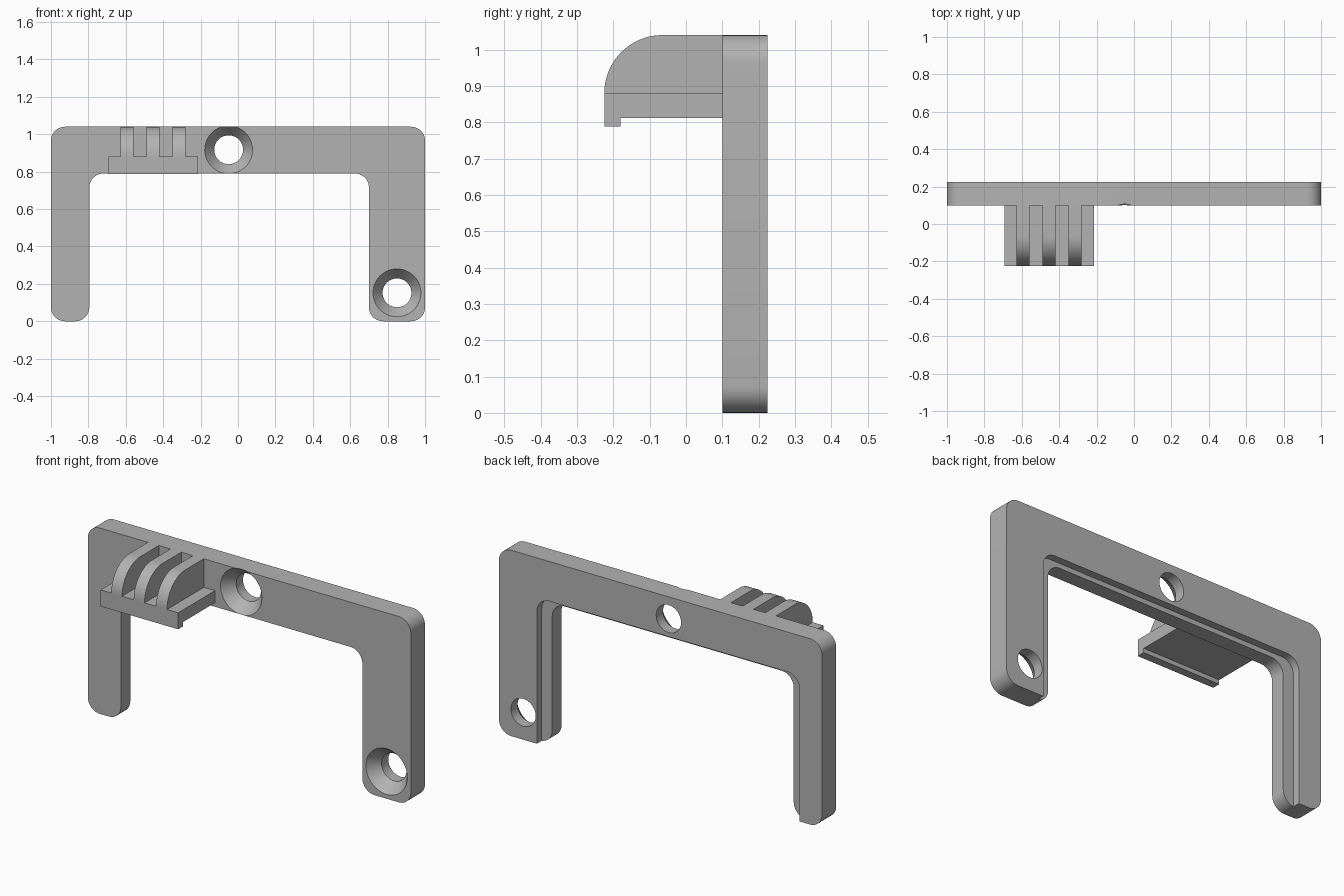
import bpy, bmesh, math
from mathutils import Vector

cube = bpy.data.objects.get("Cube")
if cube:
    bpy.data.objects.remove(cube)

grey = bpy.data.materials.new("grey plastic")
grey.use_nodes = True
colour = (0.45, 0.45, 0.45, 1)
grey.diffuse_color = colour
grey.node_tree.nodes["Principled BSDF"].inputs["Base Color"].default_value = colour


def rounded(corners, steps=10):
    """Outline from (a, b, radius) corners, each radius turned into an arc."""
    out = []
    for i, (a, b, r) in enumerate(corners):
        p = Vector((a, b))
        if not r:
            out.append(p)
            continue
        u = (Vector(corners[i - 1][:2]) - p).normalized()
        v = (Vector(corners[(i + 1) % len(corners)][:2]) - p).normalized()
        for k in range(steps + 1):
            t = k / steps * math.pi / 2
            out.append(p + r * (u * (1 - math.sin(t)) + v * (1 - math.cos(t))))
    return out


def finish(name, bm):
    bmesh.ops.recalc_face_normals(bm, faces=bm.faces)
    mesh = bpy.data.meshes.new(name)
    bm.to_mesh(mesh)
    bm.free()
    mesh.materials.append(grey)
    obj = bpy.data.objects.new(name, mesh)
    bpy.context.collection.objects.link(obj)
    return obj


def prism(name, outline, place, push):
    """Extrude a flat outline; place maps its 2D points into the model."""
    bm = bmesh.new()
    face = bm.faces.new([bm.verts.new(place(*p)) for p in outline])
    new = bmesh.ops.extrude_face_region(bm, geom=[face])["geom"]
    bmesh.ops.translate(bm, vec=push,
                        verts=[g for g in new if isinstance(g, bmesh.types.BMVert)])
    return finish(name, bm)


def activate(obj):
    bpy.ops.object.select_all(action='DESELECT')
    obj.select_set(True)
    bpy.context.view_layer.objects.active = obj


def cut(obj, cutter):
    mod = obj.modifiers.new("cut", 'BOOLEAN')
    mod.operation = 'DIFFERENCE'
    mod.solver = 'EXACT'
    mod.object = cutter
    activate(obj)
    bpy.ops.object.modifier_apply(modifier=mod.name)
    bpy.data.objects.remove(cutter)


FRONT, BACK, TOP = 0.10, 0.225, 1.04

# U-shaped frame with rounded corners
R = 0.075
frame = prism("frame", rounded([
    (-1, 0, R), (-1, TOP, R), (1, TOP, R), (1, 0, R),
    (0.7, 0, R), (0.7, 0.79, R), (-0.795, 0.79, R), (-0.795, 0, R)]),
    lambda a, b: (a, FRONT, b), (0, BACK - FRONT, 0))

# Stepped recess round the inner edge at the back
cut(frame, prism("recess_cutter", rounded([
    (-0.86, -0.1, 0), (-0.86, 0.817, R), (0.765, 0.817, R), (0.765, -0.1, 0)]),
    lambda a, b: (a, BACK - 0.042, b), (0, 0.2, 0)))


# Countersunk screw holes: lathed cutter
def screw_cutter(x, z, sides=48):
    bm = bmesh.new()
    rings = []
    for y, r in ((FRONT - 0.05, 0.128), (FRONT, 0.128),
                 (FRONT + 0.065, 0.077), (BACK + 0.05, 0.077)):
        rings.append([bm.verts.new((x + r * math.cos(t), y, z + r * math.sin(t)))
                      for t in (2 * math.pi * k / sides for k in range(sides))])
    for lo, hi in zip(rings, rings[1:]):
        for k in range(sides):
            n = (k + 1) % sides
            bm.faces.new((lo[k], lo[n], hi[n], hi[k]))
    bm.faces.new(rings[0])
    bm.faces.new(rings[-1])
    return finish("screw_cutter", bm)


for x, z in ((-0.05, 0.917), (0.85, 0.152)):
    cut(frame, screw_cutter(x, z))

# Bracket shelf with a lip under its front edge
LEFT, RIGHT, TIP, SHELF = -0.693, -0.213, -0.225, 0.88
shelf = prism("bracket_shelf", rounded([
    (FRONT, 0.812, 0), (FRONT, SHELF, 0), (TIP, SHELF, 0),
    (TIP, 0.788, 0), (-0.18, 0.788, 0), (-0.18, 0.812, 0)]),
    lambda a, b: (LEFT, a, b), (RIGHT - LEFT, 0, 0))

# Three curved fins standing on the shelf
fins = [prism(f"bracket_fin_{i + 1}", rounded([
    (FRONT, SHELF, 0), (TIP, SHELF, 0), (TIP, TOP, TOP - SHELF), (FRONT, TOP, 0)], 20),
    lambda a, b: (-0.627 + i * 0.139, a, b), (0.067, 0, 0)) for i in range(3)]

for obj in [frame, shelf] + fins:
    activate(obj)
    bpy.ops.object.shade_smooth_by_angle(angle=math.radians(30))
